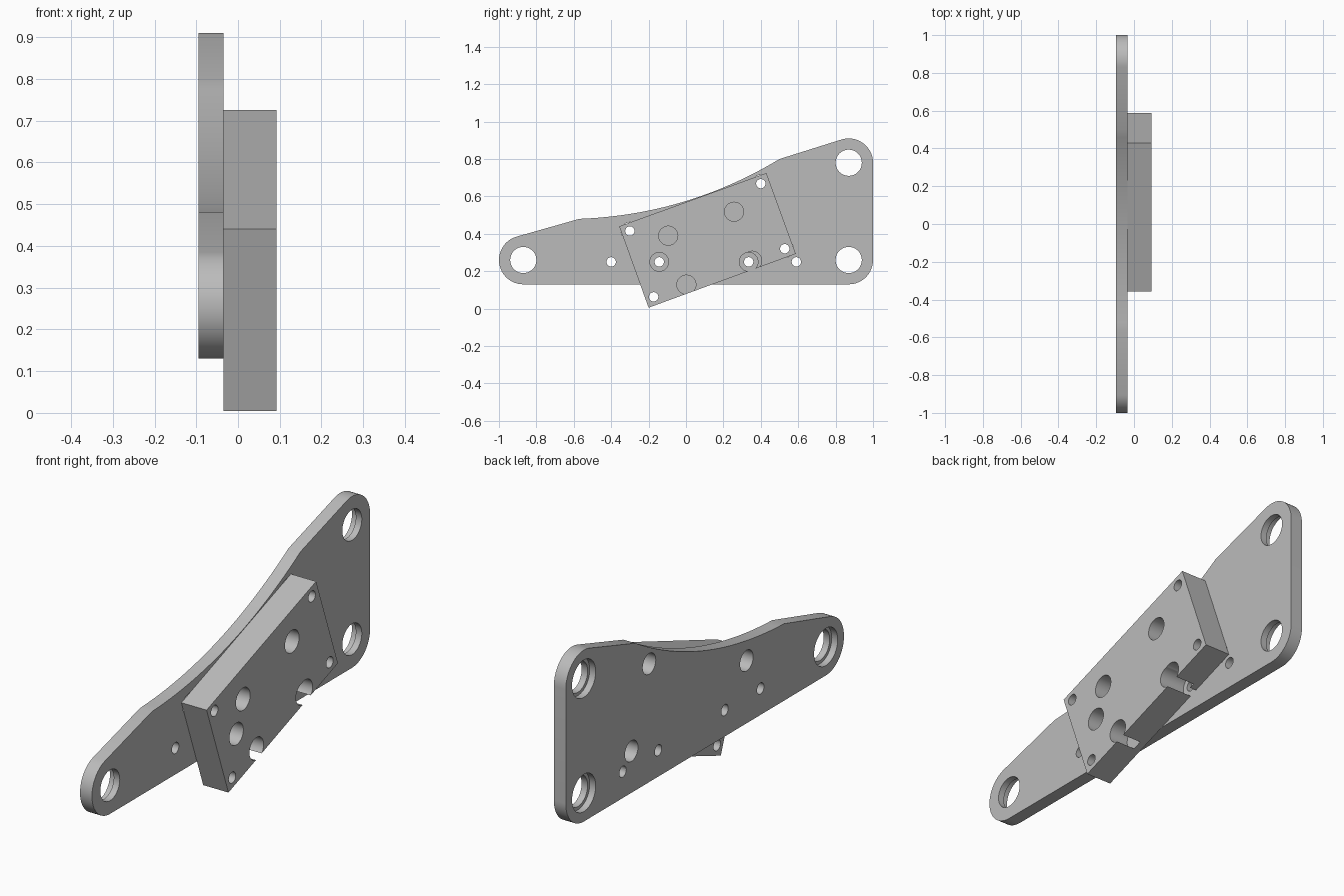
import bpy, bmesh
from math import atan2, acos, cos, sin, pi, hypot, radians
from mathutils import Vector

cube = bpy.data.objects.get("Cube")
if cube:
    bpy.data.objects.remove(cube, do_unlink=True)

grey = bpy.data.materials.new("plain grey")
grey.use_nodes = True
grey.diffuse_color = (0.5, 0.5, 0.5, 1)
grey.node_tree.nodes["Principled BSDF"].inputs["Base Color"].default_value = (0.5, 0.5, 0.5, 1)

BACK, MID, FRONT = -0.095, -0.035, 0.092


def prism(name, outline, x0, x1):
    """Extrude a (y, z) outline from x0 to x1."""
    bm = bmesh.new()
    face = bm.faces.new([bm.verts.new((x0, y, z)) for y, z in outline])
    ext = bmesh.ops.extrude_face_region(bm, geom=[face])["geom"]
    bmesh.ops.translate(bm, vec=(x1 - x0, 0, 0),
                        verts=[v for v in ext if isinstance(v, bmesh.types.BMVert)])
    bmesh.ops.recalc_face_normals(bm, faces=bm.faces)
    mesh = bpy.data.meshes.new(name)
    bm.to_mesh(mesh)
    bm.free()
    mesh.materials.append(grey)
    obj = bpy.data.objects.new(name, mesh)
    bpy.context.collection.objects.link(obj)
    return obj


def arc(c, r, a0, a1, n=16):
    return [(c[0] + r * cos(a0 + (a1 - a0) * i / n),
             c[1] + r * sin(a0 + (a1 - a0) * i / n)) for i in range(n + 1)]


def tangent_angle(c, r, p, side):
    """Angle on the circle where the line from p touches it."""
    dy, dz = p[0] - c[0], p[1] - c[1]
    return atan2(dz, dy) + side * acos(r / hypot(dy, dz))


def drill(obj, centre, r, x0, x1):
    cutter = prism("cutter", arc(centre, r, 0, 2 * pi, 48)[:-1], x0, x1)
    mod = obj.modifiers.new("hole", "BOOLEAN")
    mod.operation = "DIFFERENCE"
    mod.solver = "EXACT"
    mod.object = cutter
    bpy.ops.object.select_all(action="DESELECT")
    obj.select_set(True)
    bpy.context.view_layer.objects.active = obj
    bpy.ops.object.modifier_apply(modifier=mod.name)
    bpy.data.objects.remove(cutter, do_unlink=True)


# Side plate outline: three rounded corners and a concave upper edge
R = 0.13
low_front, low_back, high_back = (-0.87, 0.26), (0.87, 0.26), (0.87, 0.78)
dip_a, dip_b = Vector((0.5, 0.8)), Vector((-0.57, 0.48))
chord = dip_b - dip_a
normal = Vector((-chord.y, chord.x)).normalized()
dip = []
for i in range(25):
    t = i / 24
    dip.append(tuple(dip_a + chord * t + normal * 0.072 * 4 * t * (1 - t)))

outline = arc(low_back, R, -pi / 2, 0)
outline += arc(high_back, R, 0, tangent_angle(high_back, R, dip_a, -1))
outline += dip
outline += arc(low_front, R, tangent_angle(low_front, R, dip_b, 1), 1.5 * pi, 24)
plate = prism("side_plate", outline, BACK, MID)

# Mounting block, tilted
block = prism("mounting_block",
              [(-0.357, 0.44), (-0.2, 0.005), (0.587, 0.293), (0.43, 0.725)], MID, FRONT)

# Stepped pivot holes in the plate
for c in (low_front, low_back, high_back):
    drill(plate, c, 0.07, BACK - 0.1, MID + 0.1)
    drill(plate, c, 0.085, BACK - 0.1, BACK + 0.03)

# Small row of plate holes, with clearance holes through the block
for y in (-0.4, -0.143, 0.335, 0.59):
    drill(plate, (y, 0.25), 0.025, BACK - 0.1, MID + 0.1)
for y in (-0.143, 0.335):
    drill(block, (y, 0.25), 0.05, MID - 0.1, FRONT + 0.1)

# Corner screw holes of the block, wider in the plate
for c in ((-0.3, 0.415), (0.4, 0.668), (0.528, 0.32), (-0.173, 0.063)):
    drill(block, c, 0.025, MID - 0.1, FRONT + 0.1)
    if c[1] > 0.2:
        drill(plate, c, 0.047, BACK - 0.1, MID + 0.1)

# Blind pockets; the lower pair breaks through the block's edge
for c in ((-0.095, 0.39), (0.257, 0.518), (0.002, 0.128), (0.354, 0.256)):
    drill(block, c, 0.051, FRONT - 0.095, FRONT + 0.1)

for obj in (plate, block):
    bpy.ops.object.select_all(action="DESELECT")
    obj.select_set(True)
    bpy.context.view_layer.objects.active = obj
    bpy.ops.object.shade_smooth_by_angle(angle=radians(30))
